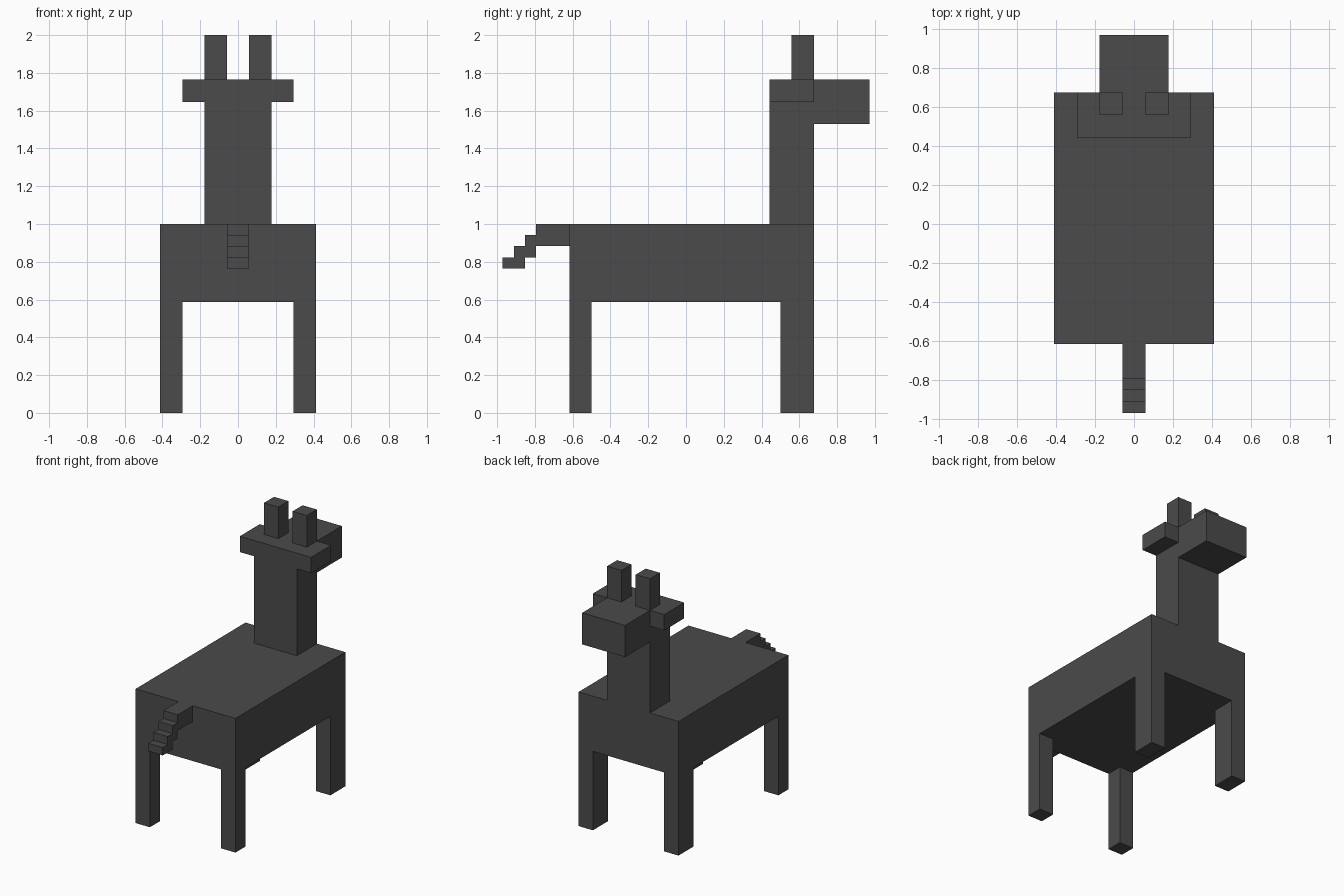
import bpy
import bmesh

if "Cube" in bpy.data.objects:
    bpy.data.objects.remove(bpy.data.objects["Cube"])

U = 2 / 34  # one block of the voxel grid

coat = bpy.data.materials.new("dark grey")
coat.diffuse_color = (0.07, 0.07, 0.07, 1)
coat.use_nodes = True
coat.node_tree.nodes["Principled BSDF"].inputs["Base Color"].default_value = coat.diffuse_color


def blocks(name, *boxes):
    """One object made of boxes given in grid units: (x0, x1, y0, y1, z0, z1)."""
    bm = bmesh.new()
    for x0, x1, y0, y1, z0, z1 in boxes:
        for v in bmesh.ops.create_cube(bm, size=1)["verts"]:
            v.co.x = U * (x1 if v.co.x > 0 else x0)
            v.co.y = U * (y1 if v.co.y > 0 else y0)
            v.co.z = U * (z1 if v.co.z > 0 else z0)
    mesh = bpy.data.meshes.new(name)
    bm.to_mesh(mesh)
    bm.free()
    mesh.materials.append(coat)
    obj = bpy.data.objects.new(name, mesh)
    bpy.context.collection.objects.link(obj)
    return obj


# Trunk, neck and muzzle
blocks("body", (-7, 7, -10.5, 11.5, 10, 17))
blocks("neck", (-3, 3, 7.5, 11.5, 17, 30))
blocks("muzzle", (-3, 3, 11.5, 16.5, 26, 30))

# Paired parts, mirrored left and right
pairs = {
    "tail_end_leg": (5, 7, -10.5, -8.5, 0, 10),
    "head_end_leg": (5, 7, 8.5, 11.5, 0, 10),
    "ear": (3, 5, 7.5, 11.5, 28, 30),
    "horn": (1, 3, 9.5, 11.5, 30, 34),
}
for name, (x0, x1, *rest) in pairs.items():
    blocks(name + "_right", (x0, x1, *rest))
    blocks(name + "_left", (-x1, -x0, *rest))

# Stepped tail, dropping one block per step
steps = [(-1, 1, -14.5 - i, -13.5 - i, max(14 - i, 13), 16 - i) for i in range(3)]
blocks("tail", (-1, 1, -13.5, -10.5, 15, 17), *steps)
